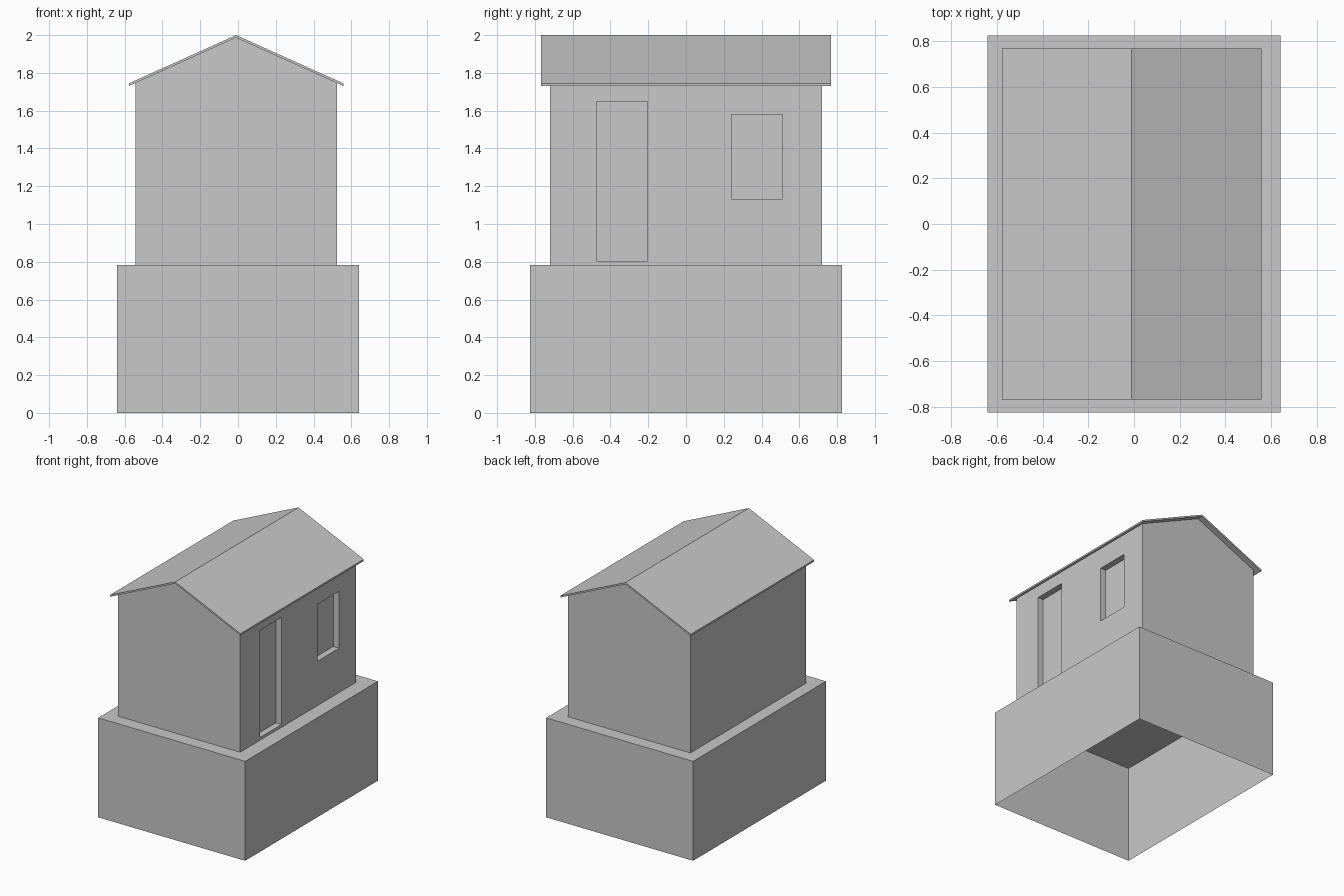
import bpy
import bmesh

cube = bpy.data.objects.get("Cube")
if cube:
    bpy.data.objects.remove(cube, do_unlink=True)

# One plain grey for the whole model
grey = bpy.data.materials.new("light_grey")
grey.use_nodes = True
colour = (0.58, 0.58, 0.58, 1)
grey.diffuse_color = colour
grey.node_tree.nodes["Principled BSDF"].inputs["Base Color"].default_value = colour


def extrude_profile(name, profile, y0, y1, open_bottom=False):
    """Extrude an (x, z) outline along y."""
    bm = bmesh.new()
    face = bm.faces.new([bm.verts.new((x, y0, z)) for x, z in profile])
    grown = bmesh.ops.extrude_face_region(bm, geom=[face], use_keep_orig=True)
    for v in grown["geom"]:
        if isinstance(v, bmesh.types.BMVert):
            v.co.y = y1
    bmesh.ops.recalc_face_normals(bm, faces=bm.faces)
    mesh = bpy.data.meshes.new(name)
    bm.to_mesh(mesh)
    bm.free()
    mesh.materials.append(grey)
    obj = bpy.data.objects.new(name, mesh)
    bpy.context.collection.objects.link(obj)
    if open_bottom:
        remove_bottom(obj)
    return obj


def remove_bottom(obj):
    """Delete the lowest downward face."""
    bm = bmesh.new()
    bm.from_mesh(obj.data)
    low = min(v.co.z for v in bm.verts)
    faces = [f for f in bm.faces if all(abs(v.co.z - low) < 0.001 for v in f.verts)]
    bmesh.ops.delete(bm, geom=faces, context="FACES")
    bm.to_mesh(obj.data)
    bm.free()


def rectangle(x0, x1, z0, z1):
    return [(x0, z0), (x1, z0), (x1, z1), (x0, z1)]


ridge_x, slope = -0.01, 0.45
base_top, ridge_top, roof_drop = 0.783, 2.0, 0.014
wall_half, roof_half = 0.533, 0.568


def roof_z(offset, drop=0):
    return ridge_top - drop - slope * offset


# Hollow base, open underneath
extrude_profile("base", rectangle(-0.64, 0.64, 0, base_top), -0.825, 0.825, True)

# Walls with gable ends
left, right = ridge_x - wall_half, ridge_x + wall_half
eave = roof_z(wall_half, roof_drop)
walls = extrude_profile("walls", [
    (left, base_top), (right, base_top), (right, eave),
    (ridge_x, roof_z(0, roof_drop)), (left, eave)], -0.72, 0.72)

# Door and window recesses in the right-hand wall
depth = 0.05
for name, y0, y1, z0, z1 in (("door", -0.475, -0.205, 0.805, 1.648),
                             ("window", 0.24, 0.51, 1.133, 1.58)):
    cutter = extrude_profile(name + "_cutter",
                             rectangle(right - depth, right + depth, z0, z1), y0, y1)
    cutter.hide_render = True
    cut = walls.modifiers.new(name + "_recess", "BOOLEAN")
    cut.operation = "DIFFERENCE"
    cut.solver = "EXACT"
    cut.object = cutter
    bpy.context.view_layer.objects.active = walls
    bpy.ops.object.modifier_apply(modifier=cut.name)
    bpy.data.objects.remove(cutter, do_unlink=True)
remove_bottom(walls)

# Thin pitched roof overhanging every wall
rl, rr = ridge_x - roof_half, ridge_x + roof_half
extrude_profile("roof", [
    (rl, roof_z(roof_half)), (ridge_x, ridge_top), (rr, roof_z(roof_half)),
    (rr, roof_z(roof_half, roof_drop)), (ridge_x, roof_z(0, roof_drop)),
    (rl, roof_z(roof_half, roof_drop))], -0.767, 0.767)
